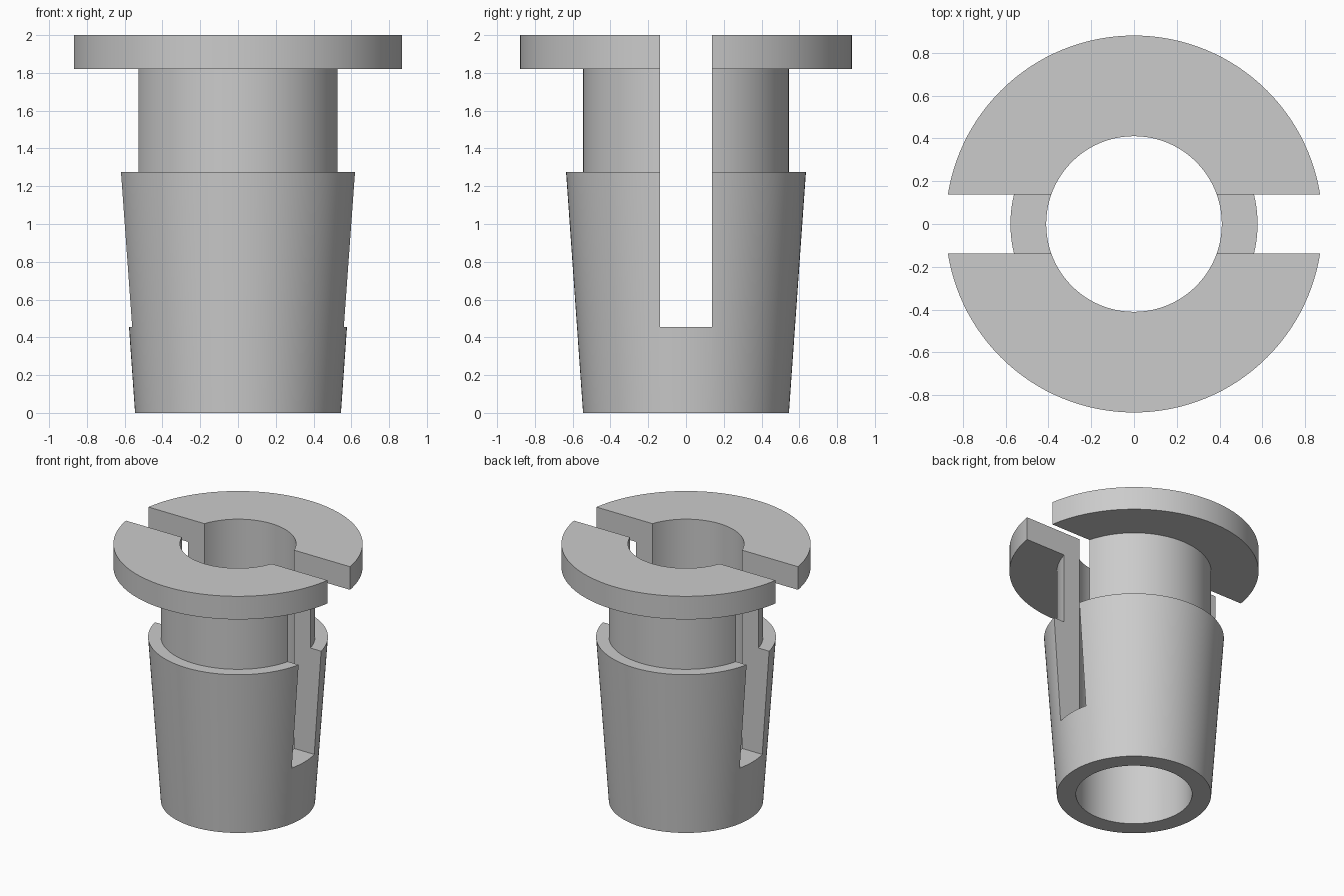
import bpy, bmesh
from math import cos, sin, tau, radians

if "Cube" in bpy.data.objects:
    bpy.data.objects.remove(bpy.data.objects["Cube"], do_unlink=True)

SEGMENTS = 128
BORE = 0.41

grey = bpy.data.materials.new("plain grey")
grey.use_nodes = True
colour = (0.6, 0.6, 0.6, 1)
grey.diffuse_color = colour
grey.node_tree.nodes["Principled BSDF"].inputs["Base Color"].default_value = colour


def lathe(name, profile):
    """Turn a closed (radius, height) profile around the z axis."""
    bm = bmesh.new()
    rings = [[bm.verts.new((r * cos(tau * i / SEGMENTS), r * sin(tau * i / SEGMENTS), z))
              for i in range(SEGMENTS)] for r, z in profile]
    for a, b in zip(rings, rings[1:] + rings[:1]):
        for i in range(SEGMENTS):
            j = (i + 1) % SEGMENTS
            bm.faces.new((a[i], a[j], b[j], b[i]))
    bmesh.ops.recalc_face_normals(bm, faces=bm.faces)
    mesh = bpy.data.meshes.new(name)
    bm.to_mesh(mesh)
    bm.free()
    obj = bpy.data.objects.new(name, mesh)
    bpy.context.collection.objects.link(obj)
    mesh.materials.append(grey)
    return obj


# Hollow tapered plug with a neck and a wide top flange
plug = lathe("flanged_plug", [
    (BORE, 0), (0.545, 0), (0.635, 1.275), (0.545, 1.275),
    (0.545, 1.82), (0.88, 1.82), (0.88, 2), (BORE, 2)])

# Slot across both side walls, open at the top
bpy.ops.mesh.primitive_cube_add(size=1, location=(0, 0, 0.455 + 1))
slot = bpy.context.object
slot.name = "slot_cutter"
slot.scale = (3, 0.277, 2)
slot.data.materials.append(grey)
slot.hide_render = True

cut = plug.modifiers.new("slot", "BOOLEAN")
cut.operation = "DIFFERENCE"
cut.solver = "EXACT"
cut.object = slot

# Apply the cut, then drop the cutter
bpy.ops.object.select_all(action="DESELECT")
bpy.context.view_layer.objects.active = plug
plug.select_set(True)
bpy.ops.object.modifier_apply(modifier=cut.name)
bpy.data.objects.remove(slot, do_unlink=True)
bpy.ops.object.shade_smooth_by_angle(angle=radians(30))
